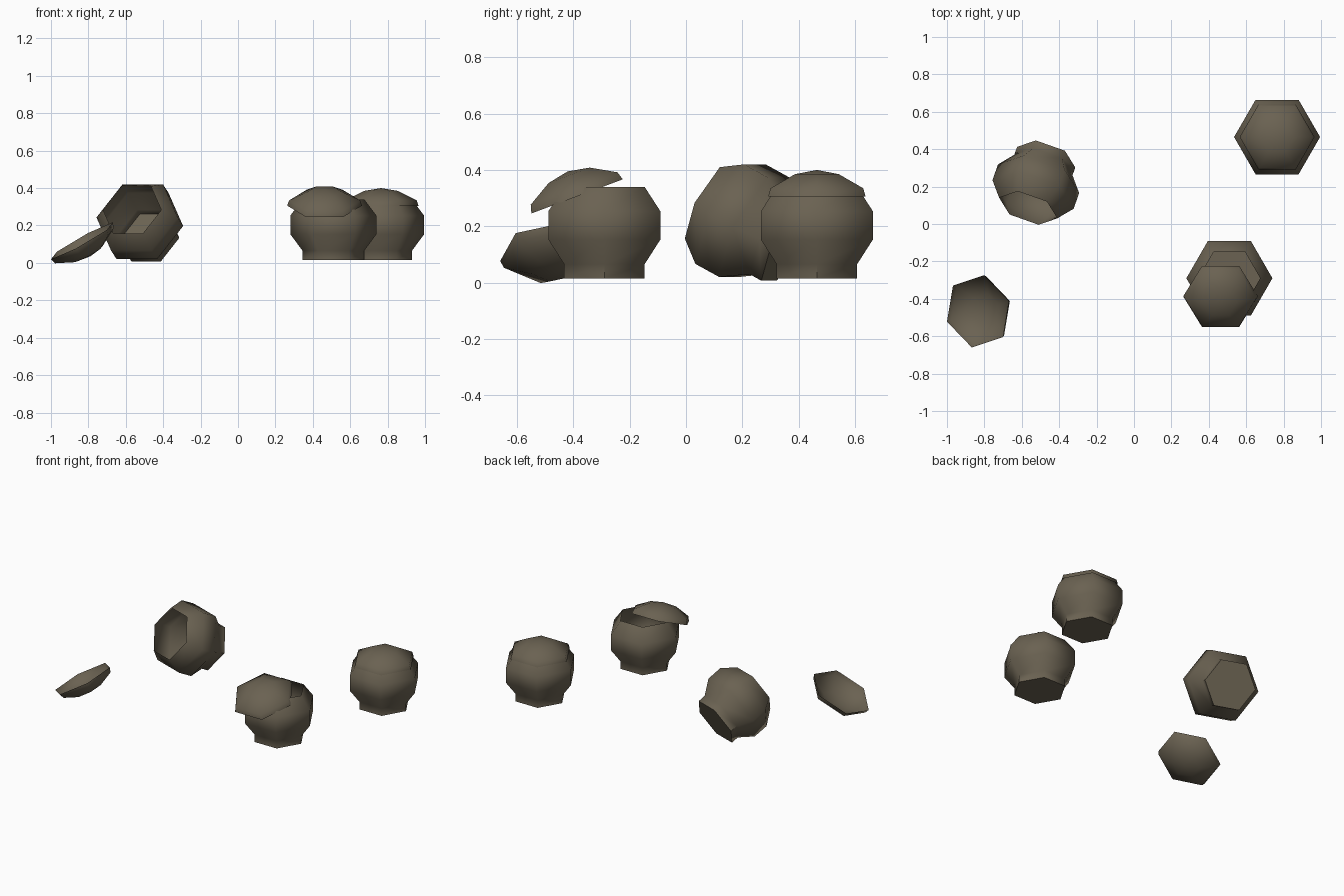
import bpy, math
from mathutils import Vector, Matrix

if "Cube" in bpy.data.objects:
    bpy.data.objects.remove(bpy.data.objects["Cube"])

clay = bpy.data.materials.new("dark olive clay")
clay.diffuse_color = (0.145, 0.122, 0.084, 1)
clay.use_nodes = True
clay.node_tree.nodes["Principled BSDF"].inputs["Base Color"].default_value = clay.diffuse_color

SIDES = 6
# (radius, height) profiles, bottom to top
POT = [(0.165, 0), (0.165, 0.05), (0.23, 0.138), (0.23, 0.238), (0.165, 0.325)]
LID = [(0.2, 0), (0.19, 0.03), (0.09, 0.08)]


def lathe(name, profile, matrix, floor=False, apex=None):
    """Six-sided open shell with an optional flat floor or pointed top."""
    verts, faces = [], []
    for r, z in profile:
        for i in range(SIDES):
            a = math.tau * i / SIDES
            verts.append((r * math.cos(a), r * math.sin(a), z))
    for k in range(len(profile) - 1):
        for i in range(SIDES):
            j = (i + 1) % SIDES
            a, b = k * SIDES, (k + 1) * SIDES
            faces.append((a + i, a + j, b + j, b + i))
    if floor:
        faces.append(tuple(reversed(range(SIDES))))
    if apex is not None:
        top = len(verts)
        verts.append((0, 0, apex))
        b = (len(profile) - 1) * SIDES
        faces += [(b + i, b + (i + 1) % SIDES, top) for i in range(SIDES)]
    me = bpy.data.meshes.new(name)
    me.from_pydata(verts, [], faces)
    me.materials.append(clay)
    ob = bpy.data.objects.new(name, me)
    bpy.context.collection.objects.link(ob)
    ob.matrix_world = matrix
    bpy.ops.object.select_all(action='DESELECT')
    ob.select_set(True)
    bpy.context.view_layer.objects.active = ob
    bpy.ops.object.shade_smooth_by_angle(angle=math.radians(60))
    return ob


def frame(origin, up, corner):
    """Placement whose z axis is up and whose first corner points along corner."""
    z = Vector(up).normalized()
    x = Vector(corner)
    x = (x - z * x.dot(z)).normalized()
    y = z.cross(x)
    m = Matrix((x, y, z)).transposed().to_4x4()
    m.translation = Vector(origin)
    return m


def pot(name, m):
    return lathe(name, POT, m, floor=True)


def lid(name, m):
    return lathe(name, LID, m, apex=0.095)


# closed pot
pot("closed_pot", frame((0.765, 0.465, 0.015), (0, 0, 1), (1, 0, 0)))
lid("closed_pot_lid", frame((0.765, 0.465, 0.305), (0, 0, 1), (1, 0, 0)))

# half open pot with its lid slid forward
pot("open_pot", frame((0.51, -0.29, 0.015), (0, 0, 1), (1, 0, 0)))
lid("slid_lid", frame((0.463, -0.387, 0.306), (0, -0.35, 0.937), (1, 0, 0)))

# pot tipped over, base pointing back and down
up = Vector((-0.295, -0.835, 0.46)).normalized()
belly = Vector((-0.525, 0.2, 0.22))
pot("tipped_pot", frame(belly - up * 0.188, up, (0.942, -0.333, 0)))

# fallen lid lying upside down
lid("fallen_lid", frame((-0.835, -0.467, 0.118), (0.56, 0.12, -1), (0.165, 0.055, 0.099)))
